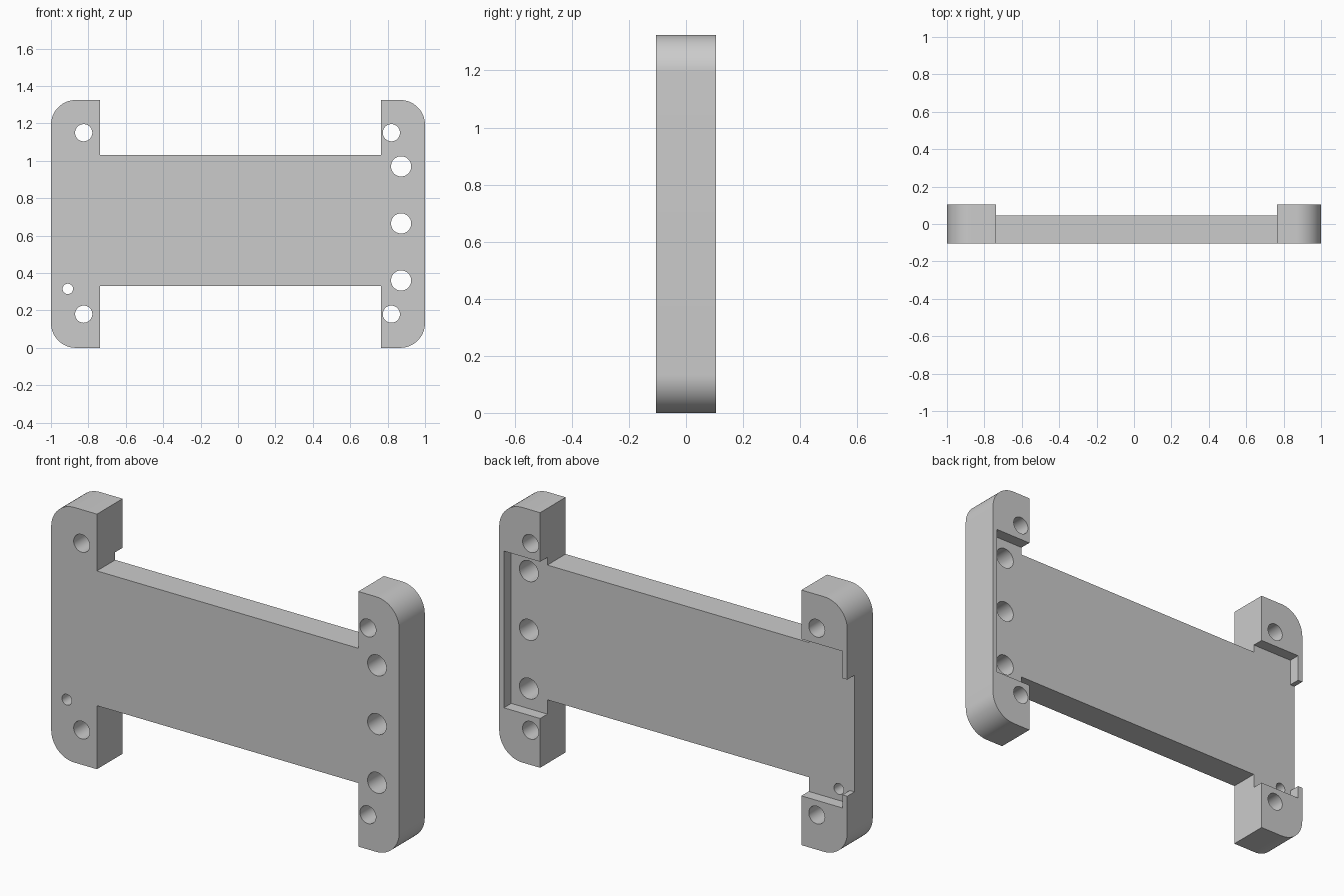
import bpy, bmesh, math
from mathutils import Matrix, Vector

cube = bpy.data.objects.get("Cube")
if cube:
    bpy.data.objects.remove(cube, do_unlink=True)

HEIGHT, HALF_DEPTH, FLOOR = 1.325, 0.105, 0.045
RADIUS = 0.133

grey = bpy.data.materials.new("plain grey")
grey.use_nodes = True
colour = (0.6, 0.6, 0.6, 1)
grey.diffuse_color = colour
grey.node_tree.nodes["Principled BSDF"].inputs["Base Color"].default_value = colour


def make_object(name, bm):
    bmesh.ops.recalc_face_normals(bm, faces=bm.faces)
    mesh = bpy.data.meshes.new(name)
    bm.to_mesh(mesh)
    bm.free()
    mesh.materials.append(grey)
    obj = bpy.data.objects.new(name, mesh)
    bpy.context.collection.objects.link(obj)
    return obj


def prism(name, outline, y0, y1):
    """Extrude an (x, z) outline along y."""
    bm = bmesh.new()
    face = bm.faces.new([bm.verts.new((x, y0, z)) for x, z in outline])
    moved = bmesh.ops.extrude_face_region(bm, geom=[face])["geom"]
    bmesh.ops.translate(bm, vec=Vector((0, y1 - y0, 0)),
                        verts=[v for v in moved if isinstance(v, bmesh.types.BMVert)])
    return make_object(name, bm)


def box(name, x0, x1, z0, z1, y0, y1):
    return prism(name, [(x0, z0), (x1, z0), (x1, z1), (x0, z1)], y0, y1)


def drill(name, x, z, radius):
    bm = bmesh.new()
    bmesh.ops.create_cone(bm, cap_ends=True, segments=40, radius1=radius, radius2=radius, depth=1,
                          matrix=Matrix.Translation((x, 0, z)) @ Matrix.Rotation(math.pi / 2, 4, "X"))
    return make_object(name, bm)


def corner(x, z, start, steps=16):
    """Quarter-circle points, anticlockwise from the start angle."""
    angles = [math.radians(start + 90 * i / steps) for i in range(steps + 1)]
    return [(x + RADIUS * math.cos(a), z + RADIUS * math.sin(a)) for a in angles]


# H-shaped plate with rounded outer corners
inner_right, inner_left, web_low, web_high = -0.737, 0.765, 0.33, 1.03
side = 1 - RADIUS
outline = [(inner_left, web_low), (inner_left, 0)]
outline += corner(side, RADIUS, 270) + corner(side, HEIGHT - RADIUS, 0)
outline += [(inner_left, HEIGHT), (inner_left, web_high), (inner_right, web_high), (inner_right, HEIGHT)]
outline += corner(-side, HEIGHT - RADIUS, 90) + corner(-side, RADIUS, 180)
outline += [(inner_right, 0), (inner_right, web_low)]
plate = prism("mounting_plate", outline, -HALF_DEPTH, HALF_DEPTH)

# Rear recess across the web, and the slot through the right lip
cutters = [box("recess_cutter", -0.973, 0.973, 0.256, 1.07, FLOOR, 0.3),
           box("lip_slot_cutter", -1.1, -0.9, 0.324, 0.93, FLOOR, 0.35)]

# Corner screw holes, cable holes and the small pin hole
for x in (-0.825, 0.82):
    for z in (0.18, 1.15):
        cutters.append(drill("screw_hole_cutter", x, z, 0.046))
for z in (0.36, 0.665, 0.97):
    cutters.append(drill("cable_hole_cutter", 0.872, z, 0.054))
cutters.append(drill("pin_hole_cutter", -0.91, 0.315, 0.028))

for cutter in cutters:
    cutter.hide_render = True
    cut = plate.modifiers.new(cutter.name, "BOOLEAN")
    cut.operation, cut.solver, cut.object = "DIFFERENCE", "EXACT", cutter

# Bake the cuts and discard the cutters
bpy.context.view_layer.update()
evaluated = plate.evaluated_get(bpy.context.evaluated_depsgraph_get())
finished = bpy.data.meshes.new_from_object(evaluated)
plate.modifiers.clear()
plate.data = finished
for cutter in cutters:
    bpy.data.objects.remove(cutter, do_unlink=True)

bpy.ops.object.select_all(action="DESELECT")
plate.select_set(True)
bpy.context.view_layer.objects.active = plate
bpy.ops.object.shade_smooth_by_angle(angle=math.radians(30))
